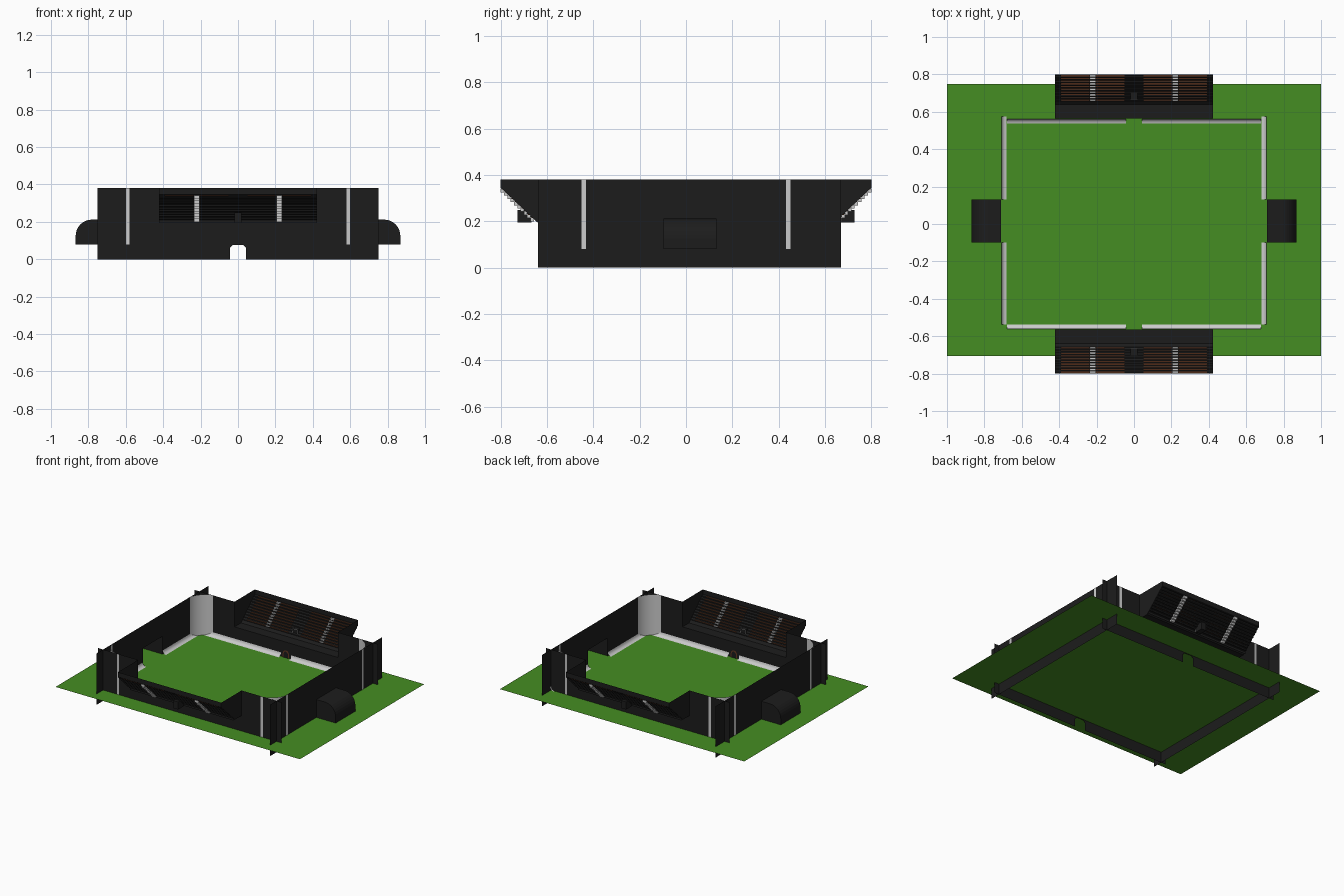
import bpy, math

if "Cube" in bpy.data.objects:
    bpy.data.objects.remove(bpy.data.objects["Cube"])

def mat(name, c):
    m = bpy.data.materials.new(name)
    m.diffuse_color = (*c, 1)
    m.use_nodes = True
    m.node_tree.nodes["Principled BSDF"].inputs["Base Color"].default_value = m.diffuse_color
    return m

BLACK = mat("black_panel", (0.012, 0.012, 0.012))
GREEN = mat("grass", (0.06, 0.27, 0.016))
BROWN = mat("seat_brown", (0.13, 0.04, 0.015))

def mesh(name, verts, faces, m=None):
    me = bpy.data.meshes.new(name)
    me.from_pydata(verts, [], faces)
    me.update()
    ob = bpy.data.objects.new(name, me)
    bpy.context.collection.objects.link(ob)
    if m:
        me.materials.append(m)
    return ob

def box(name, lo, hi, m=None):
    x, y, z = zip([min(a, b) for a, b in zip(lo, hi)], [max(a, b) for a, b in zip(lo, hi)])
    v = [(a, b, c) for a in x for b in y for c in z]
    f = [(0, 1, 3, 2), (4, 6, 7, 5), (0, 4, 5, 1), (2, 3, 7, 6), (0, 2, 6, 4), (1, 5, 7, 3)]
    return mesh(name, v, f, m)

def strip(name, a, b, m=None):
    """Sheet joining two equally long polylines."""
    n = len(a)
    return mesh(name, a + b, [(i, i + 1, n + i + 1, n + i) for i in range(n - 1)], m)

G, TOP, LOW = 0.08, 0.38, 0.194      # ground, wall top, stand floor
WX, WY = 0.71, 0.563                 # wall planes
SX = 0.423                           # stand half width
Y0, Y1 = -0.098, 0.132               # goal mouth

# grass
mesh("ground", [(-1, -0.705, G), (1, -0.705, G), (1, 0.748, G), (-1, 0.748, G)], [(0, 1, 2, 3)], GREEN)

def curb(name, horiz, s, a, b):
    # concave ramp between wall and grass
    prof = [(0.026 * (1 - math.sin(t)), 0.027 * (1 - math.cos(t)))
            for t in [i * math.pi / 8 for i in range(5)]]
    def p(u, d, h):
        return (u, s * (WY - 0.001 - 0.026 + d), G + h) if horiz else (s * (WX - 0.001 - 0.026 + d), u, G + h)
    pts = [(0.026 * math.sin(i * math.pi / 8), 0.027 * (1 - math.cos(i * math.pi / 8))) for i in range(5)]
    ob = strip(name, [p(a, d, h + 0.001) for d, h in pts], [p(b, d, h + 0.001) for d, h in pts])
    ob.data.polygons.foreach_set("use_smooth", [True] * 4)

for s, tag in ((-1, "front"), (1, "back")):
    # long wall with tunnel notch and low middle
    half = [(0.042, 0), (0.75, 0), (0.75, TOP), (SX, TOP), (SX, LOW)]
    notch = [(0.028, 0.075), (0.042, 0.062)]
    out = notch + half
    out = out + [(-x, z) for x, z in reversed(out)]
    mesh(tag + "_wall", [(x, s * WY, z) for x, z in out], [tuple(range(len(out)))], BLACK)
    for q in (-1, 1):
        curb(tag + "_curb", True, s, q * 0.042, q * 0.68)
    # pitch door
    arch = [(-0.026, G)] + [(-0.026 * math.cos(t), 0.108 + 0.026 * math.sin(t))
                           for t in [i * math.pi / 8 for i in range(9)]] + [(0.026, G)]
    mesh(tag + "_door", [(x, s * (WY - 0.003), z) for x, z in arch], [tuple(range(11))], BROWN)
    mesh(tag + "_door_opening", [(x * 0.7, s * (WY - 0.005), G + (z - G) * 0.85) for x, z in arch],
         [tuple(range(11))], BLACK)

    # stand shell: floor, slope, back lip and end panels
    shell = [(WY, LOW), (0.64, LOW), (0.80, 0.345), (0.80, TOP)]
    strip(tag + "_stand_shell", [(-SX, s * y, z) for y, z in shell],
          [(SX, s * y, z) for y, z in shell], BLACK)
    side = shell + [(WY, TOP)]
    for q in (-1, 1):
        mesh(tag + "_stand_end", [(q * SX, s * y, z) for y, z in side], [(0, 1, 2, 3, 4)], BLACK)

    # stepped terrace and seat rows
    rows, ya, za = 10, 0.657, 0.214
    dy, dz = (0.80 - ya) / rows, (0.352 - za) / rows
    steps = [(ya, LOW)]
    for i in range(rows):
        steps += [(ya + i * dy, za + i * dz), (ya + (i + 1) * dy, za + i * dz)]
    strip(tag + "_terrace", [(-SX, s * y, z) for y, z in steps], [(SX, s * y, z) for y, z in steps], BLACK)
    for i in range(rows):
        y, z = ya + i * dy, za + i * dz
        for q in (-1, 1):
            for a, b in ((0.05, 0.203), (0.237, 0.39)):
                box(tag + "_seat_row", (q * a, s * (y + 0.004), z),
                    (q * b, s * (y + 0.010), z + 0.004), BROWN)
            box(tag + "_stair_step", (q * 0.205, s * y, z - dz),
                (q * 0.235, s * (y + dy), z + 0.004))

    # walkway exit box in the middle of the seats
    box(tag + "_exit_box", (-0.02, s * 0.668, LOW), (0.02, s * 0.728, 0.25), BLACK)
    fr = s * 0.666
    for q in (-1, 1):
        box(tag + "_exit_jamb", (q * 0.018, fr, LOW), (q * 0.02, s * 0.668, 0.25))
    box(tag + "_exit_lintel", (-0.018, fr, 0.248), (0.018, s * 0.668, 0.25))

for s, tag in ((-1, "left"), (1, "right")):
    # short wall around the goal mouth
    ya, yb, gt = -0.638, 0.67, 0.212
    q = [(ya, 0, Y0, TOP), (Y1, 0, yb, TOP), (Y0, 0, Y1, G), (Y0, gt, Y1, TOP)]
    v, f = [], []
    for a, c, b, d in q:
        n = len(v)
        v += [(s * WX, a, c), (s * WX, b, c), (s * WX, b, d), (s * WX, a, d)]
        f.append((n, n + 1, n + 2, n + 3))
    mesh(tag + "_wall", v, f, BLACK)
    curb(tag + "_curb", False, s, -0.538, Y0)
    curb(tag + "_curb", False, s, Y1, 0.575)

    # goal: rounded roof and flat cheeks
    r = 0.087
    prof = [(WX, gt)] + [(0.868 - r + r * math.sin(t), gt - r + r * math.cos(t))
                        for t in [i * math.pi / 16 for i in range(9)]] + [(0.868, G)]
    roof = strip(tag + "_goal_roof", [(s * x, Y0, z) for x, z in prof],
                 [(s * x, Y1, z) for x, z in prof], BLACK)
    cheek = prof + [(WX, G)]
    for y in (Y0, Y1):
        mesh(tag + "_goal_cheek", [(s * x, y, z) for x, z in cheek], [tuple(range(len(cheek)))], BLACK)

    # curved grey corners
    for t, end in ((-1, "front"), (1, "back")):
        R, n = 0.1325, 16
        arc = [(s * (0.579 + R * math.cos(a)), t * (0.432 + R * math.sin(a)))
               for a in [i * math.pi / 2 / n for i in range(n + 1)]]
        ob = strip(f"{tag}_{end}_corner", [(x, y, G) for x, y in arc], [(x, y, TOP) for x, y in arc])
        ob.data.polygons.foreach_set("use_smooth", [True] * n)
